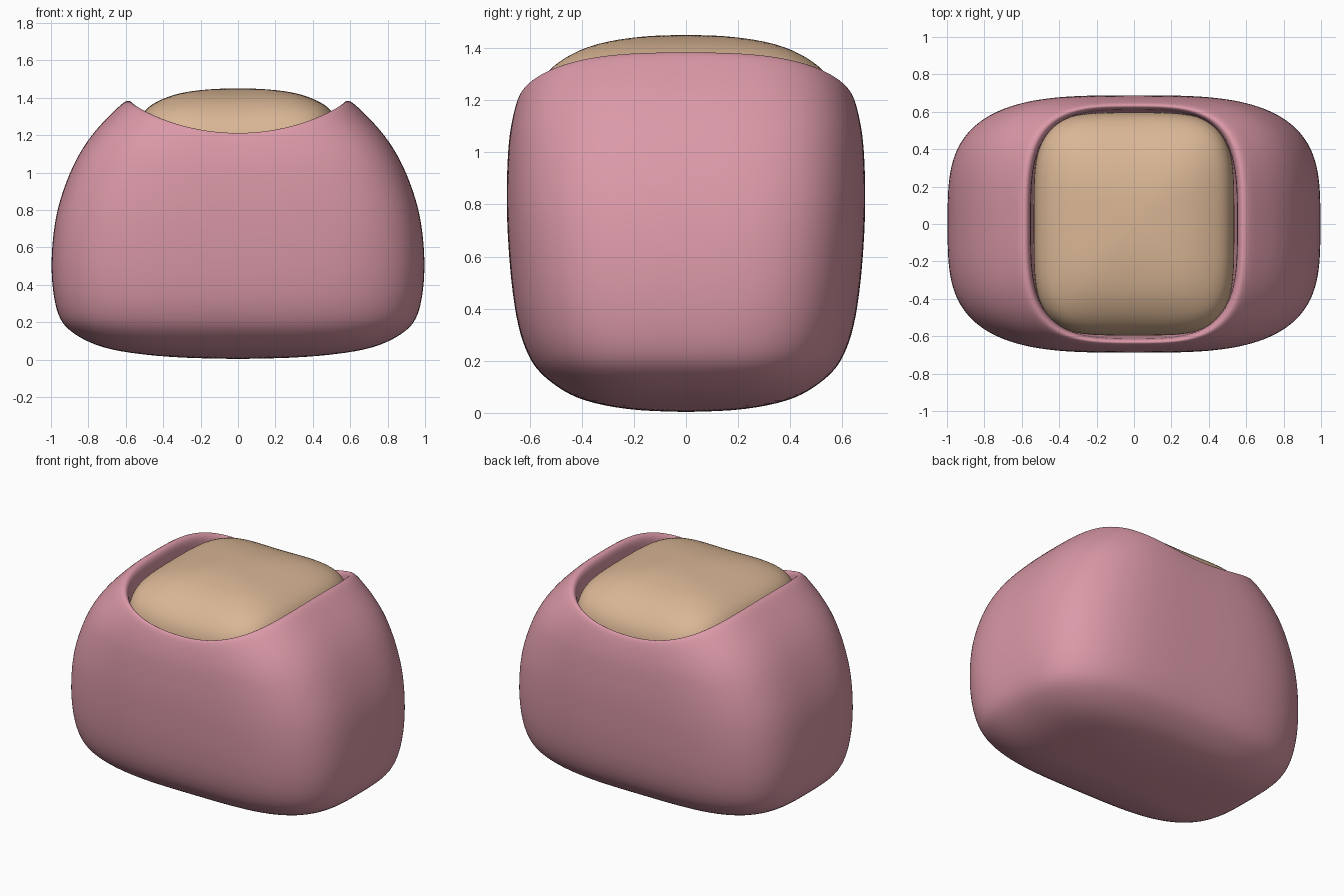
import bpy, bmesh, math

if "Cube" in bpy.data.objects:
    bpy.data.objects.remove(bpy.data.objects["Cube"])


def material(name, rgb):
    m = bpy.data.materials.new(name)
    m.diffuse_color = (*rgb, 1)
    m.use_nodes = True
    m.node_tree.nodes["Principled BSDF"].inputs["Base Color"].default_value = m.diffuse_color
    return m


def loft(name, levels, power, start_z, end_z, mat, segs=64):
    """Stack rounded-rectangle rings: (half width, half depth, z at sides, z at front/back)."""
    bm = bmesh.new()
    rings = []
    for a, b, z_side, z_front in levels:
        ring = []
        for i in range(segs):
            t = 2 * math.pi * i / segs
            c, s = math.cos(t), math.sin(t)
            r = (abs(c) ** power + abs(s) ** power) ** (-1 / power)
            u, v = r * c, r * s
            f = u * u * (1 - 0.12 * v * v)
            ring.append(bm.verts.new((a * u, b * v, z_front + (z_side - z_front) * f)))
        rings.append(ring)
    for lo, hi in zip(rings, rings[1:]):
        for i in range(segs):
            j = (i + 1) % segs
            bm.faces.new((lo[i], lo[j], hi[j], hi[i]))
    for ring, z in ((rings[0], start_z), (rings[-1], end_z)):
        tip = bm.verts.new((0, 0, z))
        for i in range(segs):
            bm.faces.new((ring[i], ring[(i + 1) % segs], tip))
    bmesh.ops.recalc_face_normals(bm, faces=bm.faces[:])
    for f in bm.faces:
        f.smooth = True
    me = bpy.data.meshes.new(name)
    bm.to_mesh(me)
    bm.free()
    me.materials.append(mat)
    ob = bpy.data.objects.new(name, me)
    bpy.context.collection.objects.link(ob)
    sub = ob.modifiers.new("smooth", "SUBSURF")
    sub.levels = sub.render_levels = 2
    return ob


pink = material("dusty pink", (0.71, 0.32, 0.39))
tan = material("warm tan", (0.70, 0.47, 0.30))

# Outer shell, rolled rim and inner pocket
loft("body", [
    (.35, .22, .010, .010), (.65, .40, .042, .045), (.80, .49, .090, .095),
    (.905, .565, .155, .155), (.955, .605, .215, .215), (.985, .645, .32, .32),
    (1.002, .672, .49, .50), (.987, .686, .70, .70), (.955, .689, .85, .83),
    (.90, .686, 1.0, .95), (.84, .68, 1.12, 1.05), (.76, .668, 1.23, 1.12),
    (.68, .656, 1.312, 1.17), (.63, .646, 1.360, 1.20), (.595, .636, 1.387, 1.213),
    (.57, .624, 1.382, 1.210), (.555, .614, 1.355, 1.19), (.55, .608, 1.30, 1.14),
    (.545, .60, 1.0, .95)], 3.5, 0.003, 0.95, pink)

# Domed filling in the opening
loft("filling", [
    (.15, .17, 1.447, 1.447), (.32, .36, 1.428, 1.417), (.43, .48, 1.383, 1.355),
    (.49, .545, 1.345, 1.295), (.525, .582, 1.29, 1.235), (.538, .598, 1.22, 1.16),
    (.54, .60, 1.05, 1.0)], 4.2, 1.451, 1.0, tan)
